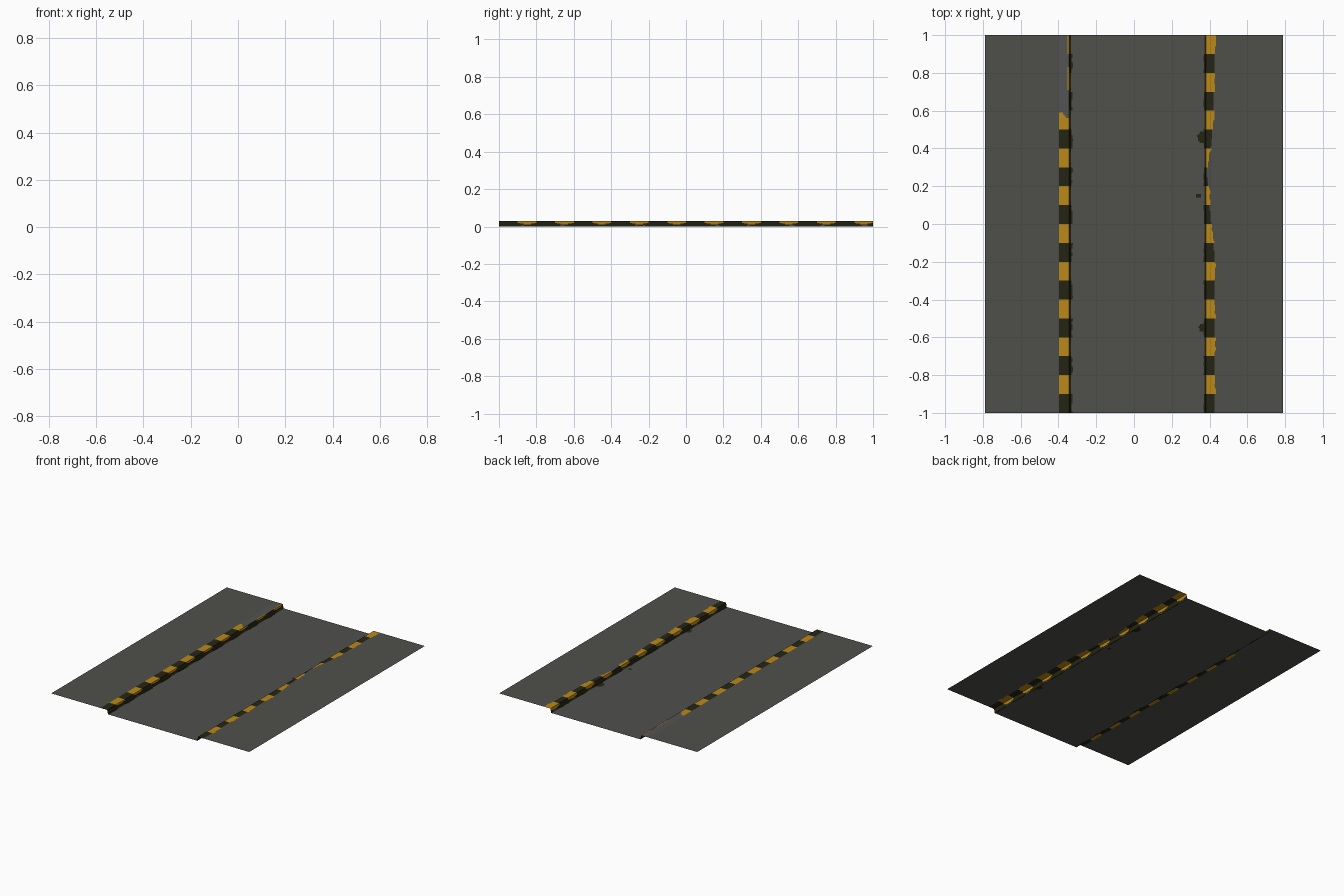
import bpy, bmesh, math

if "Cube" in bpy.data.objects:
    bpy.data.objects.remove(bpy.data.objects["Cube"])

H = 0.03          # pavement height above the road
HX, HY = 0.79, 1.0


def material(name, rgb):
    m = bpy.data.materials.new(name)
    m.diffuse_color = (*rgb, 1)
    m.use_nodes = True
    m.node_tree.nodes["Principled BSDF"].inputs["Base Color"].default_value = m.diffuse_color
    return m


PAVE = material("pavement grey", (0.078, 0.078, 0.068))
ROAD = material("road grey", (0.080, 0.080, 0.073))
WORN = material("worn grey", (0.088, 0.088, 0.088))
YELLOW = material("yellow paint", (0.50, 0.25, 0.008))
BLACK = material("black paint", (0.018, 0.018, 0.007))
MATS = [PAVE, ROAD, WORN, YELLOW, BLACK]


def sheet(name, profile, ny, rule):
    """Sweep an x-z profile along y and colour each cell by a rule."""
    bm = bmesh.new()
    rows = [[bm.verts.new((x, -HY + 2 * HY * j / ny, z)) for x, z in profile]
            for j in range(ny + 1)]
    for j in range(ny):
        for i in range(len(profile) - 1):
            f = bm.faces.new((rows[j][i], rows[j][i + 1],
                              rows[j + 1][i + 1], rows[j + 1][i]))
            f.material_index = MATS.index(rule(*f.calc_center_median()))
    me = bpy.data.meshes.new(name)
    bm.to_mesh(me)
    bm.free()
    for m in MATS:
        me.materials.append(m)
    bpy.context.collection.objects.link(bpy.data.objects.new(name, me))


def subdivide(points, counts):
    """Split each profile segment into equal pieces."""
    out = [points[0]]
    for (a, b), n in zip(zip(points, points[1:]), counts):
        out += [(a[0] + (b[0] - a[0]) * k / n, a[1] + (b[1] - a[1]) * k / n)
                for k in range(1, n + 1)]
    return out


def is_black(y):
    return math.floor((y + 1) * 10 + 1e-6) % 2 == 0


def ragged(y):
    return 0.5 * math.sin(47 * y) + 0.5 * math.sin(113 * y + 1)


def face_paint(y, z, depth):
    # yellow patches hang down from the curb top, the foot is dark
    if is_black(y):
        return BLACK
    t = abs(((y + 1) * 10) % 1 - 0.5) * 2
    if z > H - depth * math.sqrt(max(0, 1 - t * t)) - 0.003:
        return YELLOW
    return WORN if z < 0.005 + 0.002 * ragged(y) and t < 0.6 else BLACK


def left_rule(x, y, z):
    if z < 0.0005:                                   # paint spilt on the road
        reach = -0.328 + 0.004 * ragged(y)
        return BLACK if is_black(y) and x < reach else ROAD
    if x > -0.343:
        return face_paint(y, z, 0.008)
    if y > 0.575 + 0.02 * math.sin(60 * x):          # worn away stretch
        if x > -0.352 and (y > 0.9 or 0.71 < y < 0.83):
            return YELLOW
        return WORN
    return (BLACK if is_black(y) else YELLOW) if x > -0.396 else PAVE


BLOTS = [(0.37, 0.46, 0.033), (0.343, 0.15, 0.014), (0.365, -0.55, 0.022)]
WIDTHS = [(-1, 0.43), (-0.15, 0.428), (0, 0.412), (0.2, 0.398), (0.27, 0.388),
          (0.35, 0.396), (0.42, 0.413), (0.6, 0.425), (1, 0.432)]


def right_rule(x, y, z):
    for bx, by, r in BLOTS:
        if math.hypot(x - bx, y - by) < r * (1 + 0.15 * ragged(3 * y + 2 * x)):
            return BLACK
    if z < 0.0005:
        return BLACK if is_black(y) and x > 0.369 + 0.003 * ragged(y) else ROAD
    if x < 0.381:
        return face_paint(y, z, 0.016)
    for (y0, w0), (y1, w1) in zip(WIDTHS, WIDTHS[1:]):
        if y0 <= y <= y1:
            edge = w0 + (w1 - w0) * (y - y0) / (y1 - y0)
    if is_black(y):
        return BLACK if x < edge - 0.004 else PAVE
    return YELLOW if x < edge + 0.004 * ragged(y) else PAVE


# Flat areas
sheet("left_pavement", [(-HX, H), (-0.40, H)], 1, lambda x, y, z: PAVE)
sheet("road", [(-0.32, 0), (0.325, 0)], 1, lambda x, y, z: ROAD)
sheet("right_pavement", [(0.445, H), (HX, H)], 1, lambda x, y, z: PAVE)

# Striped curbs
sheet("left_curb",
      subdivide([(-0.40, H), (-0.343, H), (-0.337, 0), (-0.32, 0)], [14, 8, 5]),
      200, left_rule)
sheet("right_curb",
      subdivide([(0.325, 0), (0.375, 0), (0.381, H), (0.445, H)], [12, 8, 16]),
      200, right_rule)
